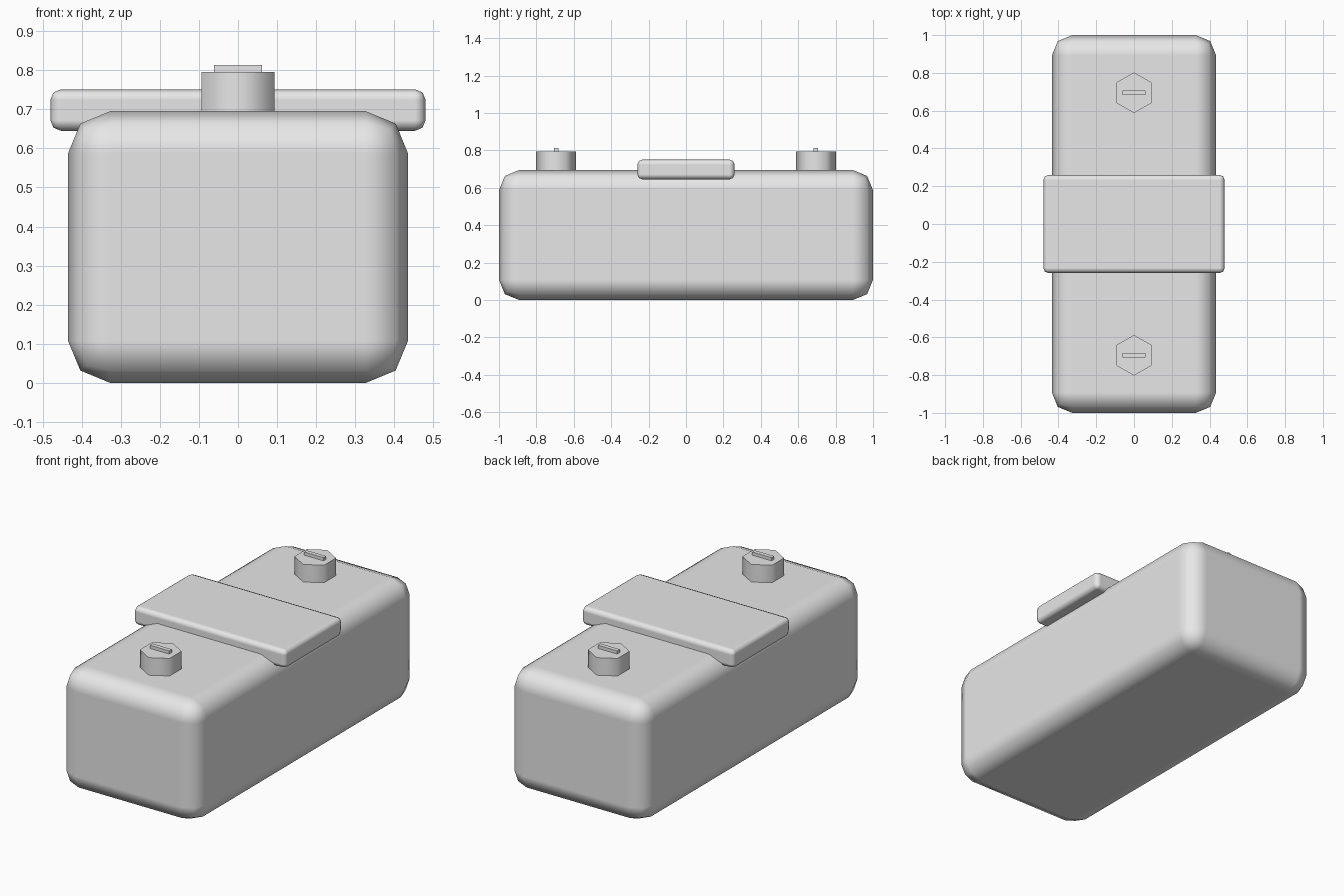
import bpy
import math

cube = bpy.data.objects.get("Cube")
if cube:
    bpy.data.objects.remove(cube, do_unlink=True)

# One plain grey for every part
grey = bpy.data.materials.new("plain_grey")
grey.use_nodes = True
colour = (0.8, 0.8, 0.8, 1.0)
grey.diffuse_color = colour
grey.node_tree.nodes["Principled BSDF"].inputs["Base Color"].default_value = colour


def finish(name, angle):
    obj = bpy.context.object
    obj.name = name
    obj.data.materials.append(grey)
    bpy.ops.object.shade_smooth_by_angle(angle=math.radians(angle))
    return obj


def box(name, size, y, bottom, bevel=0.0):
    """Box standing on height `bottom`, with optional rounded edges."""
    bpy.ops.mesh.primitive_cube_add(size=1, location=(0, y, bottom + size[2] / 2))
    bpy.context.object.scale = size
    bpy.ops.object.transform_apply(location=False, rotation=False, scale=True)
    obj = finish(name, 180 if bevel else 30)
    if bevel:
        mod = obj.modifiers.new("rounded_edges", 'BEVEL')
        mod.width = bevel
        mod.segments = 2
        mod.harden_normals = True
    return obj


# Main block and the plate across its middle
box("body", (0.87, 2.0, 0.695), 0, 0, 0.108)
box("top_plate", (0.96, 0.52, 0.106), 0, 0.645, 0.027)

# Hexagonal caps with a raised bar, one near each end
for side, y in (("front", -0.695), ("back", 0.695)):
    bpy.ops.mesh.primitive_cylinder_add(
        vertices=6, radius=0.108, depth=0.135, location=(0, y, 0.7275))
    finish(side + "_cap", 65)
    box(side + "_cap_bar", (0.122, 0.024, 0.04), y, 0.773)
